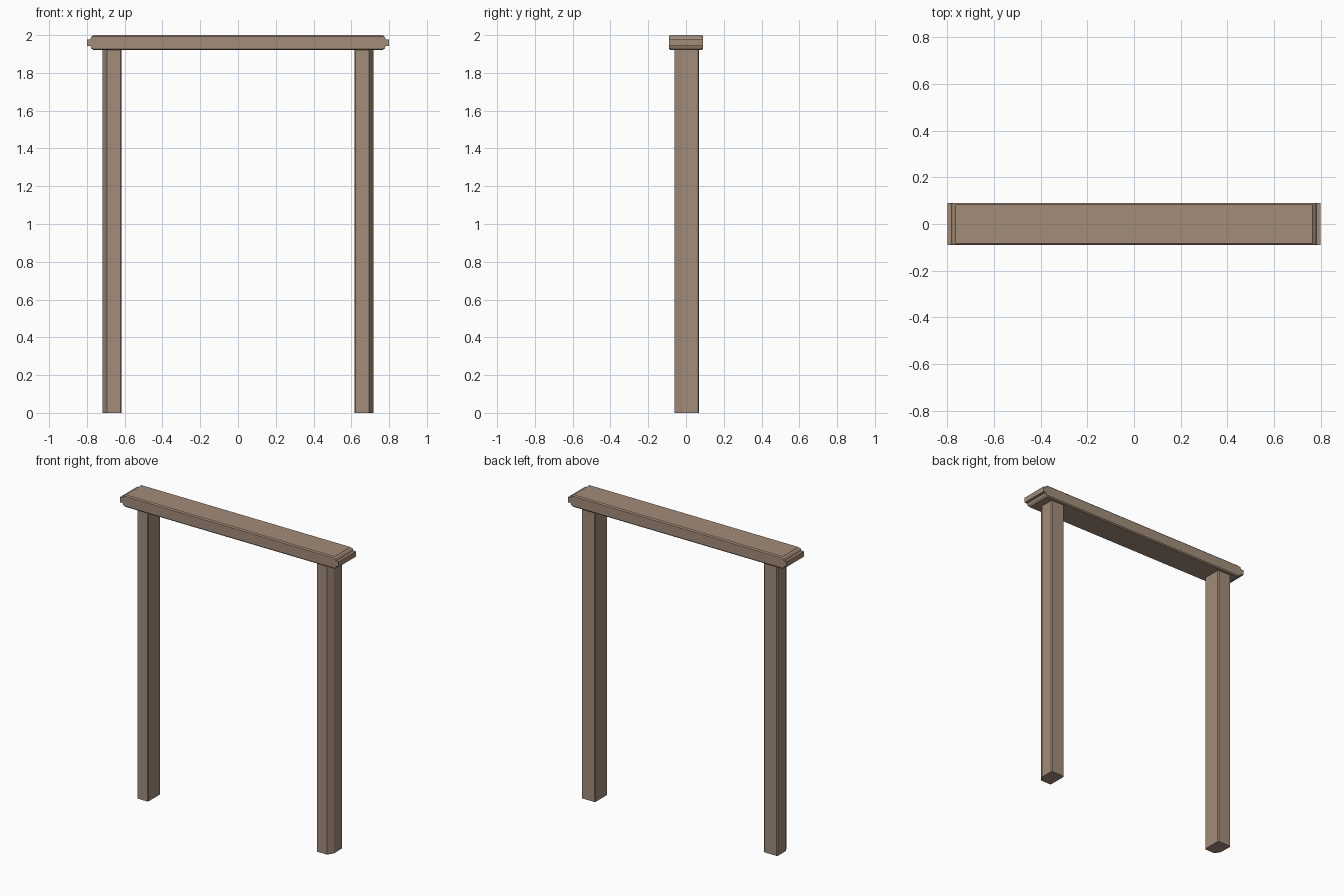
import bpy, bmesh

if "Cube" in bpy.data.objects:
    bpy.data.objects.remove(bpy.data.objects["Cube"])

wood = bpy.data.materials.new("light brown wood")
wood.diffuse_color = (0.36, 0.265, 0.19, 1.0)
wood.use_nodes = True
wood.node_tree.nodes["Principled BSDF"].inputs["Base Color"].default_value = wood.diffuse_color


def loft(name, rings):
    """Closed solid through rings that share the same point count."""
    bm = bmesh.new()
    loops = [[bm.verts.new(p) for p in ring] for ring in rings]
    n = len(loops[0])
    for a, b in zip(loops, loops[1:]):
        for i in range(n):
            j = (i + 1) % n
            bm.faces.new((a[i], a[j], b[j], b[i]))
    bm.faces.new(loops[0])
    bm.faces.new(loops[-1])
    bmesh.ops.recalc_face_normals(bm, faces=bm.faces)
    mesh = bpy.data.meshes.new(name)
    bm.to_mesh(mesh)
    bm.free()
    mesh.materials.append(wood)
    obj = bpy.data.objects.new(name, mesh)
    bpy.context.collection.objects.link(obj)
    return obj


# Posts: outer front corner widely chamfered, other corners slightly
x0, x1, y0, y1, b = 0.617, 0.717, -0.06, 0.069, 0.005
section = [(x0 + b, y0), (x1 - 0.024, y0), (x1, y0 + 0.038), (x1, y1 - b),
           (x1 - b, y1), (x0 + b, y1), (x0, y1 - b), (x0, y0 + b)]
for side, label in ((-1, "left_post"), (1, "right_post")):
    loft(label, [[(side * x, y, z) for x, y in section] for z in (0.0, 1.92)])

# Lintel: end profile with a protruding tongue, mirrored to both ends
end = [(0.765, 1.92), (0.777, 1.93), (0.782, 1.943), (0.80, 1.943),
       (0.80, 1.978), (0.782, 1.978), (0.777, 1.99), (0.765, 2.0)]
profile = end + [(-x, z) for x, z in reversed(end)]
rings = []
for y, inset in ((-0.09, 0.007), (-0.083, 0), (0.083, 0), (0.09, 0.007)):
    rings.append([(x, y, min(max(z, 1.92 + inset), 2.0 - inset)) for x, z in profile])
loft("lintel", rings)
